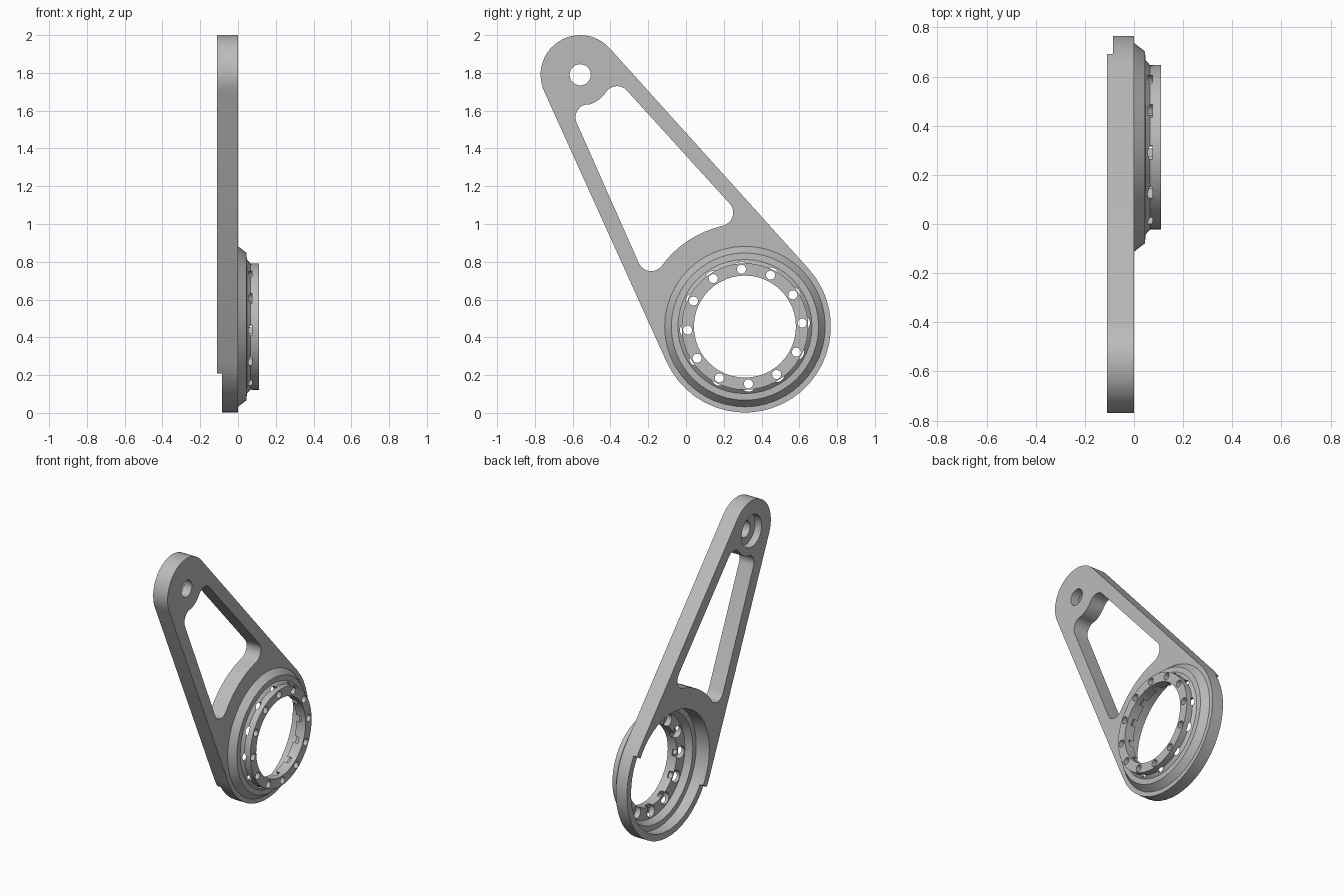
import bpy, bmesh
from math import sin, cos, atan2, acos, hypot, pi, radians
from mathutils import Matrix

cube = bpy.data.objects.get("Cube")
if cube:
    bpy.data.objects.remove(cube)

# Main layout: (y, z) centres and radii
HUB, HUB_R = (0.312, 0.457), 0.455
TIP, TIP_R = (-0.56, 1.79), 0.21
BACK, FACE, RIM = -0.11, 0.0, 0.11

steel = bpy.data.materials.new("plain_grey")
steel.use_nodes = True
grey = (0.5, 0.5, 0.5, 1)
steel.diffuse_color = grey
steel.node_tree.nodes["Principled BSDF"].inputs["Base Color"].default_value = grey


def arc(centre, r, a0, a1, step=radians(7.5)):
    n = max(3, round(abs(a1 - a0) / step))
    return [(centre[0] + r * cos(a0 + (a1 - a0) * i / n),
             centre[1] + r * sin(a0 + (a1 - a0) * i / n)) for i in range(n + 1)]


def prism(bm, outline, x0, x1):
    rings = [[bm.verts.new((x, y, z)) for y, z in outline] for x in (x0, x1)]
    bridge(bm, rings)


def lathe(bm, centre, profile, n=48):
    """Solid of revolution about the x direction from (x, radius) pairs."""
    rings = [[bm.verts.new((x, centre[0] + r * cos(2 * pi * i / n),
                            centre[1] + r * sin(2 * pi * i / n))) for i in range(n)]
             for x, r in profile]
    bridge(bm, rings)


def bridge(bm, rings):
    n = len(rings[0])
    for a, b in zip(rings, rings[1:]):
        for i in range(n):
            j = (i + 1) % n
            bm.faces.new((a[i], a[j], b[j], b[i]))
    bm.faces.new(rings[0][::-1])
    bm.faces.new(rings[-1])


def finish(name, bm):
    bmesh.ops.recalc_face_normals(bm, faces=bm.faces)
    mesh = bpy.data.meshes.new(name)
    bm.to_mesh(mesh)
    bm.free()
    mesh.materials.append(steel)
    obj = bpy.data.objects.new(name, mesh)
    bpy.context.collection.objects.link(obj)
    return obj


# Arm plate: two circles joined by their outer tangents
dy, dz = TIP[0] - HUB[0], TIP[1] - HUB[1]
axis, length = atan2(dz, dy), hypot(dy, dz)
spread = acos((HUB_R - TIP_R) / length)
lo, hi = axis - spread, axis + spread
bm = bmesh.new()
prism(bm, arc(HUB, HUB_R, hi, lo + 2 * pi) + arc(TIP, TIP_R, lo, hi), BACK, FACE)
arm = finish("lever_arm", bm)

# Raised bearing hub
bm = bmesh.new()
lathe(bm, HUB, [(-0.05, 0.425), (FACE, 0.425), (0.045, 0.39), (0.047, 0.355),
                (0.065, 0.335), (RIM, 0.335)])
hub = finish("hub_ring", bm)

# Window between the two bosses, with rounded corners
ROUND = 0.07
low_left, low_right = (-0.185, 0.82), (0.18, 1.06)
top_right, top_left = (-0.365, 1.66), (-0.515, 1.565)


def toward(a, b):
    return atan2(b[1] - a[1], b[0] - a[0])


def boss_arc(boss, a, b):
    r = hypot(a[0] - boss[0], a[1] - boss[1]) - ROUND
    return arc(boss, r, toward(boss, a), toward(boss, b), radians(5))[1:-1]


def corner(c, a0, a1):
    return arc(c, ROUND, a0, a0 + (a1 - a0) % (2 * pi), radians(15))


window = (corner(low_left, hi, toward(low_left, HUB))
          + boss_arc(HUB, low_left, low_right)
          + corner(low_right, toward(low_right, HUB), lo)
          + corner(top_right, lo, toward(top_right, TIP))
          + boss_arc(TIP, top_right, top_left)
          + corner(top_left, toward(top_left, TIP), hi))
bm = bmesh.new()
prism(bm, window, -0.2, 0.2)
window_cut = finish("window_cutter", bm)

# Stepped bearing seat and through bore
bm = bmesh.new()
lathe(bm, HUB, [(-0.2, 0.41), (-0.01, 0.41), (-0.008, 0.375), (0.035, 0.35),
                (0.04, 0.27), (0.2, 0.27)])
bore_cut = finish("bore_cutter", bm)

# Counterbored pivot hole
bm = bmesh.new()
lathe(bm, TIP, [(-0.2, 0.11), (-0.06, 0.11), (-0.06, 0.056), (0.2, 0.056)], 32)
pivot_cut = finish("pivot_cutter", bm)

# Twelve counterbored bolt holes
bm = bmesh.new()
for k in range(12):
    a = radians(3.5 + 30 * k)
    c = (HUB[0] + 0.304 * cos(a), HUB[1] + 0.304 * sin(a))
    lathe(bm, c, [(0.0, 0.041), (0.075, 0.041), (0.075, 0.024), (0.2, 0.024)], 20)
bolt_cut = finish("bolt_cutter", bm)

# Shallow step across the lower half of the back
bm = bmesh.new()
bmesh.ops.create_cube(bm, size=1)
bmesh.ops.transform(bm, verts=bm.verts, matrix=(
    Matrix.Translation((-0.185, HUB[0], HUB[1])) @ Matrix.Rotation(axis, 4, 'X')
    @ Matrix.Translation((0, -0.5, 0)) @ Matrix.Diagonal((0.2, 1, 2, 1))))
step_cut = finish("step_cutter", bm)

# Combine and bake
tools = [(hub, 'UNION')] + [(t, 'DIFFERENCE') for t in
                            (window_cut, bore_cut, pivot_cut, bolt_cut, step_cut)]
for tool, op in tools:
    tool.hide_render = True
    mod = arm.modifiers.new(tool.name, 'BOOLEAN')
    mod.operation, mod.solver, mod.object = op, 'EXACT', tool
bpy.context.view_layer.update()
depsgraph = bpy.context.evaluated_depsgraph_get()
baked = bpy.data.meshes.new_from_object(arm.evaluated_get(depsgraph))
arm.modifiers.clear()
arm.data = baked
for tool, op in tools:
    bpy.data.objects.remove(tool)
baked.materials.clear()
baked.materials.append(steel)
for poly in baked.polygons:
    poly.material_index = 0

bpy.ops.object.select_all(action='DESELECT')
arm.select_set(True)
bpy.context.view_layer.objects.active = arm
bpy.ops.object.shade_smooth_by_angle(angle=radians(25))
